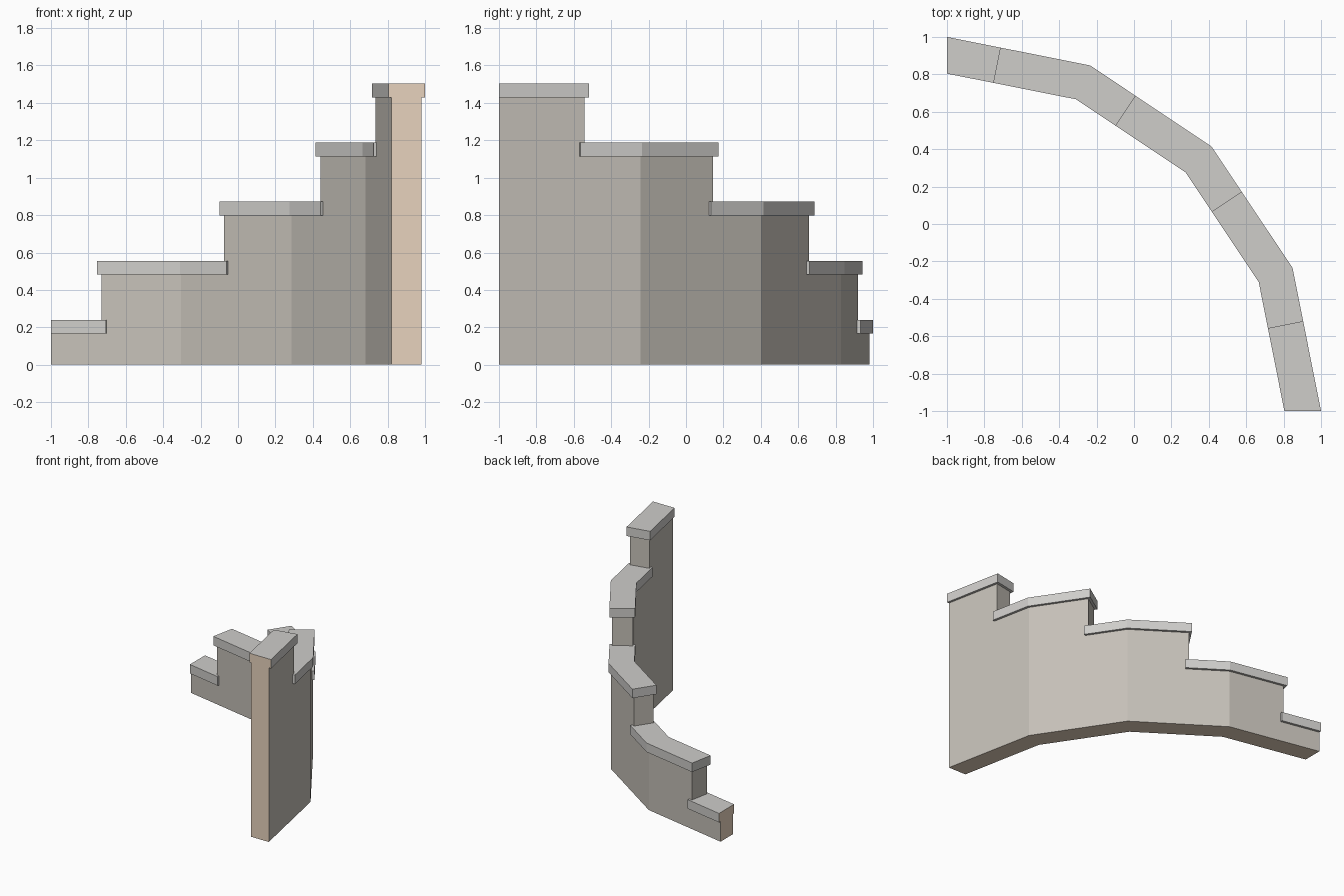
import bpy, bmesh, math

if "Cube" in bpy.data.objects:
    bpy.data.objects.remove(bpy.data.objects["Cube"])

# Quarter-circle wall: four flat segments about the corner (-1, -1)
SEGS, STEP_RISE, CAP_T, CAP_TOP0 = 4, 0.316, 0.074, 0.24
A = math.radians(22.5)
WALL_R, CAP_R = (1.82, 1.98), (1.804, 2.0)
T_WALL, T_CAP_START, T_CAP_END = -0.079, -0.10, -0.053


def material(name, rgb):
    m = bpy.data.materials.new(name)
    m.diffuse_color = (*rgb, 1)
    m.use_nodes = True
    m.node_tree.nodes["Principled BSDF"].inputs["Base Color"].default_value = m.diffuse_color
    return m


STONE = material("wall_stone", (0.56, 0.53, 0.48))
COPING = material("coping_stone", (0.62, 0.61, 0.59))
TAN = material("end_tan", (0.80, 0.65, 0.51))


def corner(k, r):
    """Point on the bend between segments k-1 and k."""
    a = math.pi / 2 - A * k
    return (-1 + r * math.cos(a), -1 + r * math.sin(a))


def along(i, t, r):
    """Point on flat segment i, offset t from its middle."""
    a = math.pi / 2 - A * (i + 0.5)
    n = r * math.cos(A / 2)
    return (-1 + n * math.cos(a) + t * math.sin(a),
            -1 + n * math.sin(a) - t * math.cos(a))


def finish(name, bm, mats):
    bmesh.ops.remove_doubles(bm, verts=bm.verts, dist=1e-5)
    bmesh.ops.recalc_face_normals(bm, faces=bm.faces)
    bm.normal_update()
    for f in bm.faces:
        c = f.calc_center_median()
        at_end = (f.normal.y < -0.999 and c.y < -0.999) or (f.normal.x < -0.999 and c.x < -0.999)
        under = name == "stepped_wall" and f.normal.z < -0.99
        f.material_index = 1 if at_end or under else 0
    me = bpy.data.meshes.new(name)
    bm.to_mesh(me)
    bm.free()
    for m in mats:
        me.materials.append(m)
    bpy.context.collection.objects.link(bpy.data.objects.new(name, me))


def face(bm, pts):
    bm.faces.new([bm.verts.new(p) for p in pts])


def level(k):
    return CAP_TOP0 - CAP_T + STEP_RISE * k


# Stepped wall: one step profile per segment, bridged inner to outer
bm = bmesh.new()
for i in range(SEGS):
    lo, hi = level(i), level(i + 1)
    sides = []
    for r in WALL_R:
        a, s, b = corner(i, r), along(i, T_WALL, r), corner(i + 1, r)
        sides.append([(*a, 0), (*a, lo), (*s, lo), (*s, hi), (*b, hi), (*b, 0)])
        face(bm, sides[-1])
    p, q = sides
    for j in range(6):
        k = (j + 1) % 6
        # vertical ends exist only at the two ends of the wall
        if (j == 0 and i > 0) or (j == 4 and i < SEGS - 1):
            continue
        face(bm, [p[j], p[k], q[k], q[j]])
finish("stepped_wall", bm, [STONE, TAN])

# Coping slabs: each one wraps the bend and overhangs the step below
for k in range(SEGS + 1):
    z0 = level(k)
    rows = []
    for r in CAP_R:
        pts = [corner(k, r)]
        if k > 0:
            pts.insert(0, along(k - 1, T_CAP_START, r))
        if k < SEGS:
            pts.append(along(k, T_CAP_END, r))
        rows.append(pts)
    bm = bmesh.new()
    inner, outer = rows
    n = len(inner)
    for j in range(n - 1):
        ring = [inner[j], inner[j + 1], outer[j + 1], outer[j]]
        for z in (z0, z0 + CAP_T):
            face(bm, [(*p, z) for p in ring])
    outline = inner + outer[::-1]
    for j, p in enumerate(outline):
        q = outline[(j + 1) % len(outline)]
        face(bm, [(*p, z0), (*q, z0), (*q, z0 + CAP_T), (*p, z0 + CAP_T)])
    finish(f"coping_{k + 1}", bm, [COPING, TAN])
